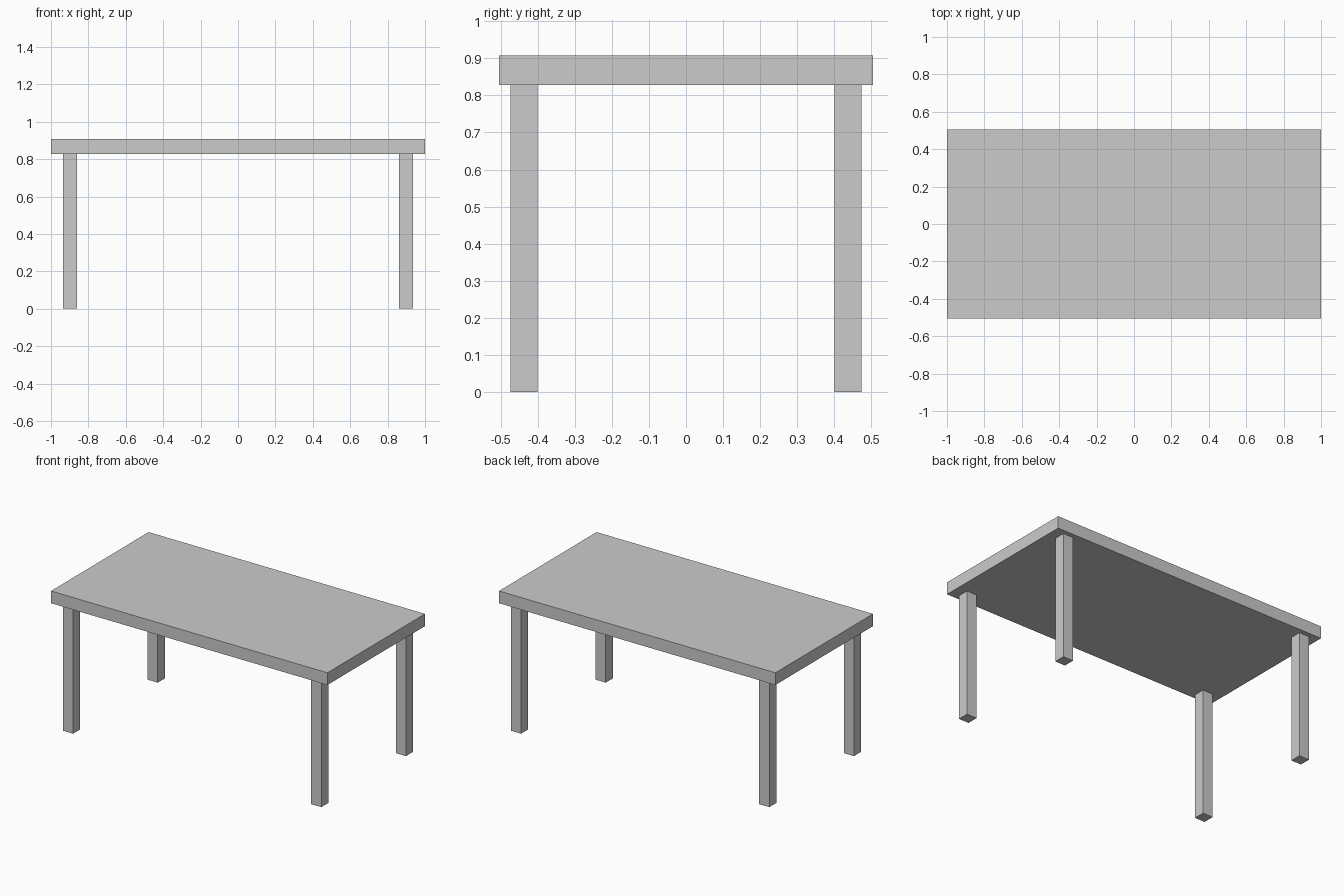
import bpy

if "Cube" in bpy.data.objects:
    bpy.data.objects.remove(bpy.data.objects["Cube"])

TOP_Z, UNDER_Z = 0.908, 0.828
LEG_X, LEG_Y, LEG_W = 0.898, 0.437, 0.073


def box(name, centre, size):
    bpy.ops.mesh.primitive_cube_add(size=1, location=centre)
    ob = bpy.context.object
    ob.name = name
    ob.scale = size
    bpy.ops.object.transform_apply(location=False, rotation=False, scale=True)
    return ob


# Rectangular slab top
box("table_top", (0, 0, (TOP_Z + UNDER_Z) / 2), (2.0, 1.008, TOP_Z - UNDER_Z))

# Four square legs, one near each corner
for depth, sy in (("front", -1), ("back", 1)):
    for side, sx in (("left", -1), ("right", 1)):
        box(f"{depth}_{side}_leg", (sx * LEG_X, sy * LEG_Y, UNDER_Z / 2),
            (LEG_W, LEG_W, UNDER_Z))
